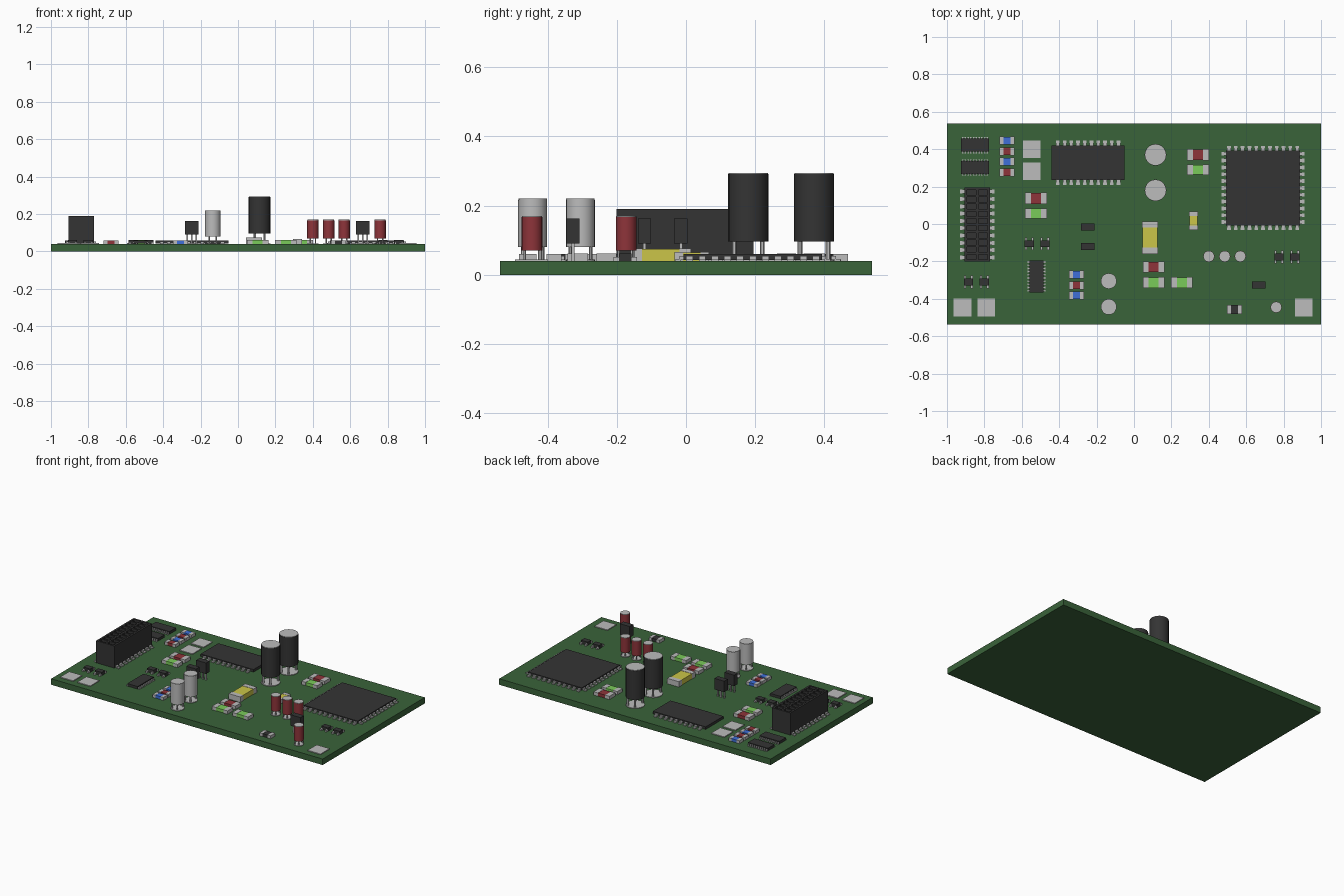
import bpy, bmesh, math
from mathutils import Matrix, Vector

if "Cube" in bpy.data.objects:
    bpy.data.objects.remove(bpy.data.objects["Cube"])

T = 0.04  # board top height


def mat(name, hexcol):
    lin = lambda c: c / 12.92 if c <= 0.04045 else ((c + 0.055) / 1.055) ** 2.4
    m = bpy.data.materials.new(name)
    m.diffuse_color = [lin(int(hexcol[i:i + 2], 16) / 255) for i in (0, 2, 4)] + [1]
    m.use_nodes = True
    m.node_tree.nodes["Principled BSDF"].inputs["Base Color"].default_value = m.diffuse_color
    return m


MATS = {n: mat(n, h) for n, h in dict(
    board_green="3A633A", metal_grey="BCBCBC", plastic_black="343434", body_red="8E343A",
    body_green="7ACB5A", body_blue="3F6FD8", body_yellow="CBC548").items()}
GREY, BLACK = "metal_grey", "plastic_black"
RED, GREEN, BLUE, YELLOW = "body_red", "body_green", "body_blue", "body_yellow"


class Part:
    """Collects boxes and cylinders into one object with several materials."""
    def __init__(self, name, *cols):
        self.name, self.cols, self.bm = name, list(cols), bmesh.new()

    def paint(self, verts, col):
        for f in {f for v in verts for f in v.link_faces}:
            f.material_index = self.cols.index(col)

    def box(self, col, x, y, z0, z1, w, d):
        m = Matrix.Translation((x, y, (z0 + z1) / 2)) @ Matrix.Diagonal((w, d, z1 - z0, 1))
        r = bmesh.ops.create_cube(self.bm, size=1, matrix=m)
        self.paint(r["verts"], col)
        return r["verts"]

    def cyl(self, col, x, y, z0, z1, r, n=20):
        q = bmesh.ops.create_cone(self.bm, cap_ends=True, segments=n, radius1=r, radius2=r,
                                  depth=z1 - z0, matrix=Matrix.Translation((x, y, (z0 + z1) / 2)))
        self.paint(q["verts"], col)
        return q["verts"]

    def done(self, smooth=False):
        me = bpy.data.meshes.new(self.name)
        self.bm.to_mesh(me)
        self.bm.free()
        for c in self.cols:
            me.materials.append(MATS[c])
        ob = bpy.data.objects.new(self.name, me)
        bpy.context.collection.objects.link(ob)
        if smooth:
            bpy.context.view_layer.objects.active = ob
            ob.select_set(True)
            bpy.ops.object.shade_smooth_by_angle(angle=math.radians(40))
            ob.select_set(False)


def chip(name, x, y, w, d, col, h=0.02, cap=0.27, upright=False):
    """Surface-mount part: coloured middle and two metal end caps."""
    p = Part(name, GREY, col)
    L = d if upright else w
    c = L * cap
    for s in (-1, 1):
        o = s * (L - c) / 2
        if upright:
            p.box(GREY, x, y + o, T, T + h, w, c)
        else:
            p.box(GREY, x + o, y, T, T + h, c, d)
    if upright:
        p.box(col, x, y, T, T + h * 0.95, w * 0.94, L - 2 * c)
    else:
        p.box(col, x, y, T, T + h * 0.95, L - 2 * c, d * 0.94)
    p.done()


def ic(name, x, y, w, d, nx, ny, reach, h=0.02, pitch=None):
    """Flat chip with nx bent leads on front/back and ny on left/right."""
    p = Part(name, BLACK, GREY)
    p.box(BLACK, x, y, T + 0.003, T + h, w, d)
    for n, span, half, along_x in ((nx, w, d / 2, True), (ny, d, w / 2, False)):
        if not n:
            continue
        step = pitch or span / n
        for i in range(n):
            a = (i - (n - 1) / 2) * step
            for s in (-1, 1):
                for o, L, z0, z1 in ((reach * 0.25, reach * 0.5, T + 0.004, T + 0.014),
                                     (reach * 0.65, reach * 0.7, T, T + 0.006)):
                    b = s * (half + o)
                    if along_x:
                        p.box(GREY, x + a, y + b, z0, z1, step * 0.55, L)
                    else:
                        p.box(GREY, x + b, y + a, z0, z1, L, step * 0.55)
    p.done()


def can(name, x, y, r, z0, z1, col):
    """Standing cylinder on wire legs with a solder pad and metal top."""
    p = Part(name, *dict.fromkeys((col, GREY)))
    p.cyl(GREY, x, y, T, T + 0.004, r)
    for sx, sy in ((-1, -1), (1, -1), (-1, 1), (1, 1)):
        p.cyl(GREY, x + sx * r * 0.45, y + sy * r * 0.7, T, z0 + 0.002, r * 0.12, 6)
    p.cyl(col, x, y, z0, z1 - 0.003, r)
    p.cyl(GREY, x, y, z1 - 0.003, z1, r * 0.98)
    p.done(True)


def pad(name, x, y):
    p = Part(name, GREY)
    p.box(GREY, x, y, T, T + 0.005, 0.095, 0.095)
    p.done()


def transistor(name, x, y):
    """Raised black block on three wire legs."""
    p = Part(name, BLACK, GREY)
    p.box(BLACK, x, y, 0.09, 0.163, 0.072, 0.038)
    for i in (-1, 0, 1):
        p.box(GREY, x + i * 0.024, y, T, 0.09, 0.009, 0.009)
    p.done()


def diode(name, x, y):
    """Small black part between two tall metal strips."""
    p = Part(name, BLACK, GREY)
    p.box(BLACK, x, y, T, T + 0.022, 0.05, 0.036)
    for s in (-1, 1):
        p.box(GREY, x + s * 0.018, y, T, T + 0.012, 0.012, 0.068)
    p.done()


# Board
b = Part("circuit_board", "board_green")
b.box("board_green", 0, 0, 0, T, 2, 1.075)
b.done()

# Flat chips
ic("main_processor", 0.69, 0.193, 0.395, 0.4, 11, 11, 0.024, pitch=0.0365)
ic("memory_chip", -0.245, 0.328, 0.39, 0.186, 10, 0, 0.026, pitch=0.036)
ic("small_chip_top", -0.85, 0.422, 0.148, 0.068, 10, 0, 0.01)
ic("small_chip_lower", -0.85, 0.302, 0.148, 0.068, 10, 0, 0.01)
ic("driver_chip", -0.522, -0.28, 0.076, 0.17, 0, 10, 0.01)

# Socket block: recessed holes in the top, leads on both sides
ic("socket_base", -0.838, -0.003, 0.135, 0.395, 0, 10, 0.024, h=0.03, pitch=0.039)
s = Part("socket_block", BLACK)
s.box(BLACK, -0.838, -0.003, 0.055, 0.165, 0.135, 0.395)
for i in range(11):
    s.box(BLACK, -0.838, -0.003 + (i - 5) * 0.0383, 0.165, 0.19, 0.135, 0.012)
for i in (-1, 0, 1):
    s.box(BLACK, -0.838 + i * 0.0615, -0.003, 0.165, 0.19, 0.012, 0.395)
s.done()

# Small resistors
for i, (y, c) in enumerate(((0.446, BLUE), (0.388, RED), (0.333, BLUE), (0.276, RED))):
    chip(f"resistor_left_{i}", -0.68, y, 0.08, 0.043, c)
for i, (y, c) in enumerate(((-0.271, BLUE), (-0.328, RED), (-0.382, BLUE))):
    chip(f"resistor_front_{i}", -0.307, y, 0.08, 0.043, c)

# Larger chips
for i, (x, y, d, c) in enumerate((
        (0.342, 0.37, 0.062, RED), (0.342, 0.29, 0.055, GREEN),
        (-0.524, 0.137, 0.062, RED), (-0.524, 0.056, 0.055, GREEN),
        (0.105, -0.23, 0.058, RED), (0.105, -0.313, 0.06, GREEN), (0.256, -0.313, 0.06, GREEN))):
    chip(f"chip_capacitor_{i}", x, y, 0.116, d, c, 0.022)
chip("large_yellow_capacitor", 0.086, -0.073, 0.086, 0.174, YELLOW, 0.036, 0.19, True)
chip("small_yellow_capacitor", 0.318, 0.017, 0.046, 0.1, YELLOW, 0.026, 0.25, True)
chip("black_resistor", 0.537, -0.457, 0.08, 0.05, BLACK)

# Standing cans
for i, y in enumerate((0.37, 0.18)):
    can(f"tall_can_{i}", 0.115, y, 0.058, 0.097, 0.295, BLACK)
for i, y in enumerate((-0.305, -0.443)):
    can(f"grey_can_{i}", -0.135, y, 0.042, 0.08, 0.22, GREY)
for i, (x, y) in enumerate(((0.4, -0.173), (0.485, -0.173), (0.568, -0.173), (0.76, -0.445))):
    can(f"red_can_{i}", x, y, 0.03, 0.07, 0.17, RED)

# Transistors, diodes, solder pads
for i, (x, y) in enumerate(((-0.248, -0.015), (-0.248, -0.12), (0.667, -0.327))):
    transistor(f"transistor_{i}", x, y)
for i, (x, y) in enumerate(((-0.56, -0.105), (-0.476, -0.105), (-0.885, -0.31),
                            (-0.8, -0.31), (0.775, -0.176), (0.86, -0.176))):
    diode(f"diode_{i}", x, y)
for i, (x, y) in enumerate(((-0.547, 0.4), (-0.547, 0.282), (-0.917, -0.447),
                            (-0.79, -0.447), (0.907, -0.447))):
    pad(f"solder_pad_{i}", x, y)
